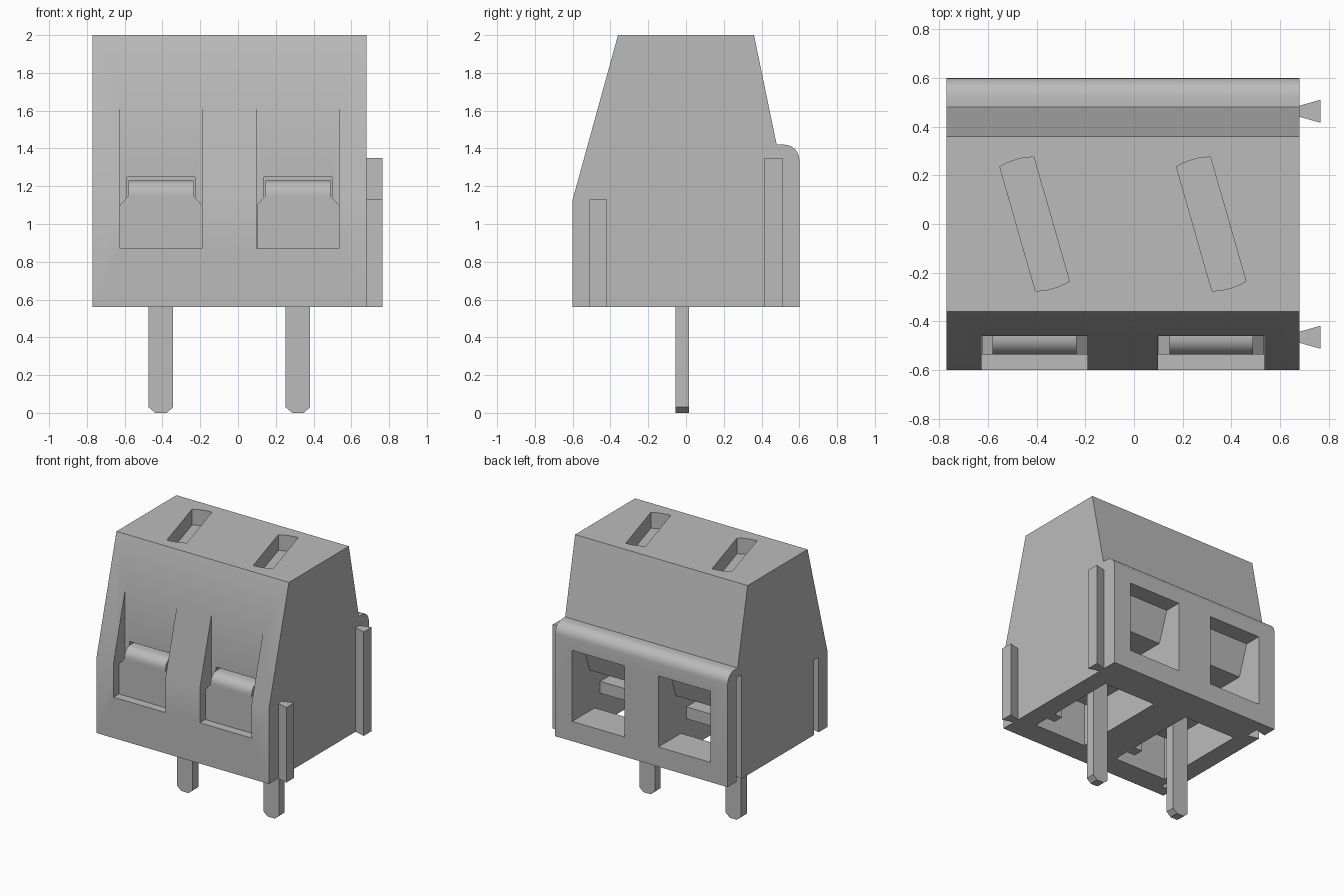
import bpy, bmesh, math
from math import sin, cos, pi, radians

cube = bpy.data.objects.get("Cube")
if cube:
    bpy.data.objects.remove(cube, do_unlink=True)

grey = bpy.data.materials.new("plain grey")
grey.use_nodes = True
grey.diffuse_color = (0.5, 0.5, 0.5, 1)
grey.node_tree.nodes["Principled BSDF"].inputs["Base Color"].default_value = (0.5, 0.5, 0.5, 1)

PLACES = {'x': lambda a, b, t: (t, a, b),
          'y': lambda a, b, t: (a, t, b),
          'z': lambda a, b, t: (a, b, t)}


def prism(name, outline, axis, lo, hi):
    """Extrude a flat outline along one axis."""
    bm = bmesh.new()
    place = PLACES[axis]
    face = bm.faces.new([bm.verts.new(place(a, b, lo)) for a, b in outline])
    moved = bmesh.ops.extrude_face_region(bm, geom=[face])['geom']
    shift = place(0, 0, hi - lo)
    bmesh.ops.translate(bm, vec=shift, verts=[v for v in moved if isinstance(v, bmesh.types.BMVert)])
    bmesh.ops.recalc_face_normals(bm, faces=bm.faces)
    mesh = bpy.data.meshes.new(name)
    bm.to_mesh(mesh)
    bm.free()
    mesh.materials.append(grey)
    obj = bpy.data.objects.new(name, mesh)
    bpy.context.collection.objects.link(obj)
    return obj


def box(name, x0, x1, y0, y1, z0, z1):
    return prism(name, [(x0, y0), (x1, y0), (x1, y1), (x0, y1)], 'z', z0, z1)


def activate(obj):
    bpy.ops.object.select_all(action='DESELECT')
    obj.select_set(True)
    bpy.context.view_layer.objects.active = obj


def cut(target, cutter):
    mod = target.modifiers.new("cut", 'BOOLEAN')
    mod.operation = 'DIFFERENCE'
    mod.solver = 'EXACT'
    mod.object = cutter
    activate(target)
    bpy.ops.object.modifier_apply(modifier=mod.name)
    bpy.data.objects.remove(cutter, do_unlink=True)


def arc(cy, cz, r, start, end, steps=6):
    return [(cy + r * cos(radians(start + (end - start) * i / steps)),
             cz + r * sin(radians(start + (end - start) * i / steps))) for i in range(steps + 1)]


LEFT, RIGHT, BASE = 0.68, -0.77, 0.56
CELLS = {"right": -0.408, "left": 0.317}

# housing: side profile with sloped front and rounded rear ledge
profile = [(-0.6, BASE), (-0.6, 1.13), (-0.36, 2), (0.36, 2), (0.48, 1.42)]
profile += arc(0.52, 1.34, 0.08, 90, 0) + [(0.6, BASE)]
housing = prism("housing", profile, 'x', RIGHT, LEFT)

# wire chamber: rear window, sloped guide and opening underneath
chamber = [(0.7, 0.71), (0.7, 1.25), (0.47, 1.25), (0.39, 1.02),
           (-0.42, 1.02), (-0.42, 0.5), (0.33, 0.5), (0.33, 0.71)]

for side, cx in CELLS.items():
    cut(housing, prism("chamber_cutter", chamber, 'x', cx - 0.22, cx + 0.22))
    cut(housing, box("front_pocket_cutter", cx - 0.218, cx + 0.218, -0.8, -0.46, 0.87, 1.75))
    cut(housing, box("front_slot_cutter", cx - 0.18, cx + 0.18, -0.5, -0.38, 1.08, 1.25))
    # slanted screwdriver slot with arc ends
    half = math.asin(0.0725 / 0.275)
    tilt = radians(16)
    slot = []
    for middle in (pi / 2 + tilt, 3 * pi / 2 + tilt):
        for i in range(7):
            a = middle + half * (i / 3 - 1)
            slot.append((cx + 0.275 * cos(a), 0.275 * sin(a)))
    cut(housing, prism("screw_slot_cutter", slot, 'z', 1.88, 2.1))

# dovetail rails on the left, matching grooves on the right
for name, y, top in (("front", -0.465, 1.13), ("rear", 0.463, 1.35)):
    groove = [(RIGHT - 0.01, y - 0.025), (RIGHT + 0.09, y - 0.05),
              (RIGHT + 0.09, y + 0.05), (RIGHT - 0.01, y + 0.025)]
    cut(housing, prism("groove_cutter", groove, 'z', 0.5, top))
    rail = [(LEFT - 0.01, y - 0.02), (0.765, y - 0.047),
            (0.765, y + 0.047), (LEFT - 0.01, y + 0.02)]
    prism(name + "_rail", rail, 'z', BASE, top)

activate(housing)
bpy.ops.object.shade_smooth_by_angle(angle=radians(30))

for side, cx in CELLS.items():
    # front clamp plate with chamfered shoulders
    plate = [(cx - 0.217, 0.87), (cx + 0.217, 0.87), (cx + 0.217, 1.1),
             (cx + 0.172, 1.15), (cx - 0.172, 1.15), (cx - 0.217, 1.1)]
    prism(side + "_clamp_plate", plate, 'y', -0.535, -0.455)
    # rounded lip on the plate
    lip = [(-0.385, 1.1), (-0.535, 1.1)] + arc(-0.465, 1.16, 0.07, 180, 90) + [(-0.385, 1.23)]
    roll = prism(side + "_clamp_lip", lip, 'x', cx - 0.172, cx + 0.172)
    activate(roll)
    bpy.ops.object.shade_smooth_by_angle(angle=radians(30))
    # contact plate inside the chamber
    box(side + "_contact_plate", cx - 0.17, cx + 0.215, -0.3, 0.27, 0.8, 0.89)
    # guide ribs on the chamber walls
    for s in (-1, 1):
        x0, x1 = sorted((cx + s * 0.15, cx + s * 0.225))
        box(side + "_guide_rib", x0, x1, -0.3, -0.22, BASE, 1.02)
    # solder pin with chamfered tip
    pin = [(cx - 0.03, 0), (cx + 0.03, 0), (cx + 0.065, 0.03), (cx + 0.065, 0.82),
           (cx - 0.065, 0.82), (cx - 0.065, 0.03)]
    prism(side + "_pin", pin, 'y', -0.055, 0.015)
